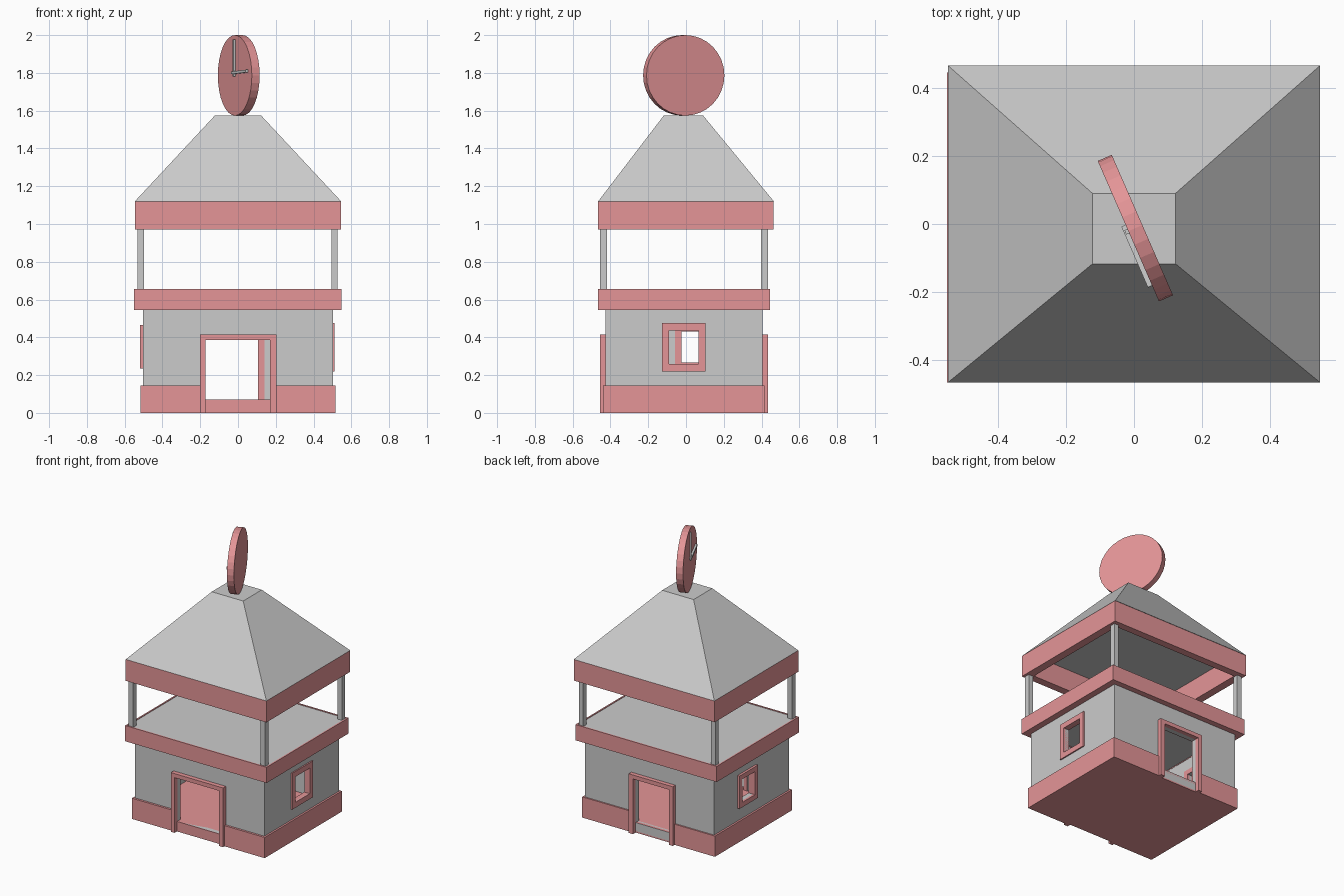
import bpy, bmesh, math
from mathutils import Matrix, Vector

if "Cube" in bpy.data.objects:
    bpy.data.objects.remove(bpy.data.objects["Cube"])

red = bpy.data.materials.new("red_trim")
red.diffuse_color = (0.78, 0.30, 0.31, 1)
red.use_nodes = True
red.node_tree.nodes["Principled BSDF"].inputs["Base Color"].default_value = red.diffuse_color


def finish(bm, name, mat=None):
    bmesh.ops.recalc_face_normals(bm, faces=bm.faces)
    me = bpy.data.meshes.new(name)
    bm.to_mesh(me)
    bm.free()
    ob = bpy.data.objects.new(name, me)
    bpy.context.collection.objects.link(ob)
    if mat:
        me.materials.append(mat)
    return ob


def boxes(name, ranges, mat=None):
    """One object made of boxes (x0, x1, y0, y1, z0, z1)."""
    bm = bmesh.new()
    for x0, x1, y0, y1, z0, z1 in ranges:
        m = (Matrix.Translation(((x0 + x1) / 2, (y0 + y1) / 2, (z0 + z1) / 2))
             @ Matrix.Diagonal((x1 - x0, y1 - y0, z1 - z0, 1)))
        bmesh.ops.create_cube(bm, size=1, matrix=m)
    return finish(bm, name, mat)


def ring(name, axis, outer, inner, d0, d1, mat=None):
    """Rectangle with a rectangular hole (u0, u1, v0, v1), extruded along an axis."""
    place = {"x": lambda u, v, d: (d, u, v),
             "y": lambda u, v, d: (u, d, v),
             "z": lambda u, v, d: (u, v, d)}[axis]
    bm = bmesh.new()
    loops = []
    for r, d in ((outer, d0), (outer, d1), (inner, d1), (inner, d0)):
        pts = ((r[0], r[2]), (r[1], r[2]), (r[1], r[3]), (r[0], r[3]))
        loops.append([bm.verts.new(place(u, v, d)) for u, v in pts])
    for k in range(4):
        a, b = loops[k], loops[(k + 1) % 4]
        for i in range(4):
            j = (i + 1) % 4
            bm.faces.new((a[i], a[j], b[j], b[i]))
    return finish(bm, name, mat)


def grow(r, t):
    return (r[0] - t, r[1] + t, r[2] - t, r[3] + t)


# Openings
front_door = (-0.172, 0.17, 0.07, 0.387)
back_door = (-0.172, 0.107, 0.07, 0.387)
right_window = (-0.09, 0.066, 0.258, 0.437)
left_window = (-0.025, 0.112, 0.268, 0.43)

# Floor and plinth, interrupted at both doors
boxes("floor", [(-0.505, 0.505, -0.43, 0.405, 0, 0.07)], red)
boxes("plinth", [
    (-0.515, -0.5, -0.44, 0.415, 0, 0.145), (0.5, 0.515, -0.44, 0.415, 0, 0.145),
    (-0.5, -0.19, -0.44, -0.422, 0, 0.145), (0.19, 0.5, -0.44, -0.422, 0, 0.145),
    (-0.5, -0.19, 0.4, 0.415, 0, 0.145), (0.125, 0.5, 0.4, 0.415, 0, 0.145)], red)

# Walls with openings
ring("front_wall", "y", (-0.502, 0.502, 0.01, 0.56), front_door, -0.425, -0.395)
ring("back_wall", "y", (-0.502, 0.502, 0.01, 0.56), back_door, 0.375, 0.405)
ring("right_wall", "x", (-0.395, 0.375, 0.01, 0.56), right_window, 0.472, 0.502)
ring("left_wall", "x", (-0.395, 0.375, 0.01, 0.56), left_window, -0.502, -0.472)

# Door and window frames
for name, d, y0, y1 in (("front_door_frame", front_door, -0.456, -0.39),
                        ("back_door_frame", back_door, 0.37, 0.435)):
    boxes(name, [(d[0] - 0.03, d[0], y0, y1, 0, 0.387),
                 (d[1], d[1] + 0.033, y0, y1, 0, 0.387),
                 (d[0] - 0.03, d[1] + 0.033, y0, y1, 0.387, 0.415)], red)
ring("right_window_frame", "x", grow(right_window, 0.038), right_window, 0.468, 0.511, red)
ring("left_window_frame", "x", grow(left_window, 0.034), left_window, -0.518, -0.468, red)

# Terrace
ring("terrace_ledge", "z", (-0.55, 0.547, -0.465, 0.445), (-0.47, 0.47, -0.39, 0.37),
     0.545, 0.645, red)
ring("terrace_rim", "z", (-0.55, 0.547, -0.465, 0.445), (-0.54, 0.537, -0.455, 0.435),
     0.645, 0.655, red)
boxes("terrace_deck", [(-0.54, 0.537, -0.455, 0.435, 0.55, 0.651)])

# Corner posts
boxes("corner_posts", [(x, x + 0.034, y, y + 0.038, 0.645, 0.98)
                       for x in (-0.531, 0.494) for y in (-0.455, 0.396)])

# Roof
ring("roof_band", "z", (-0.546, 0.546, -0.465, 0.462), (-0.49, 0.49, -0.41, 0.41),
     0.97, 1.12, red)
bm = bmesh.new()
lo = [bm.verts.new((x, y, 1.12)) for x, y in
      ((-0.546, -0.465), (0.546, -0.465), (0.546, 0.465), (-0.546, 0.465))]
hi = [bm.verts.new((x, y, 1.575)) for x, y in
      ((-0.122, -0.117), (0.122, -0.117), (0.122, 0.09), (-0.122, 0.09))]
bm.faces.new(lo)
bm.faces.new(hi)
for i in range(4):
    j = (i + 1) % 4
    bm.faces.new((lo[i], lo[j], hi[j], hi[i]))
finish(bm, "roof")

# Clock: local x runs along the dial, local y points away from the viewer
along = Vector((0.4, -0.917, 0)).normalized()
inward = Vector((-along.y, along.x, 0))
clock = Matrix.Translation((0.004, -0.012, 1.787)) @ Matrix(
    (along, inward, (0, 0, 1))).transposed().to_4x4()
bm = bmesh.new()
bmesh.ops.create_cone(bm, cap_ends=True, segments=32, radius1=1, radius2=1, depth=1,
                      matrix=Matrix.Diagonal((0.225, 0.045, 0.213, 1))
                      @ Matrix.Rotation(math.pi / 2, 4, "X"))
finish(bm, "clock_disc", red).matrix_world = clock
minute = boxes("minute_hand", [(-0.007, 0.007, -0.032, -0.02, -0.005, 0.19)])
minute.matrix_world = clock @ Matrix.Translation((0.0, 0, 0))
hour = boxes("hour_hand", [(-0.02, 0.175, -0.036, -0.02, -0.007, 0.007)])
hour.matrix_world = clock @ Matrix.Translation((0.0, 0, 0.014)) @ Matrix.Rotation(-0.05, 4, "Y")
